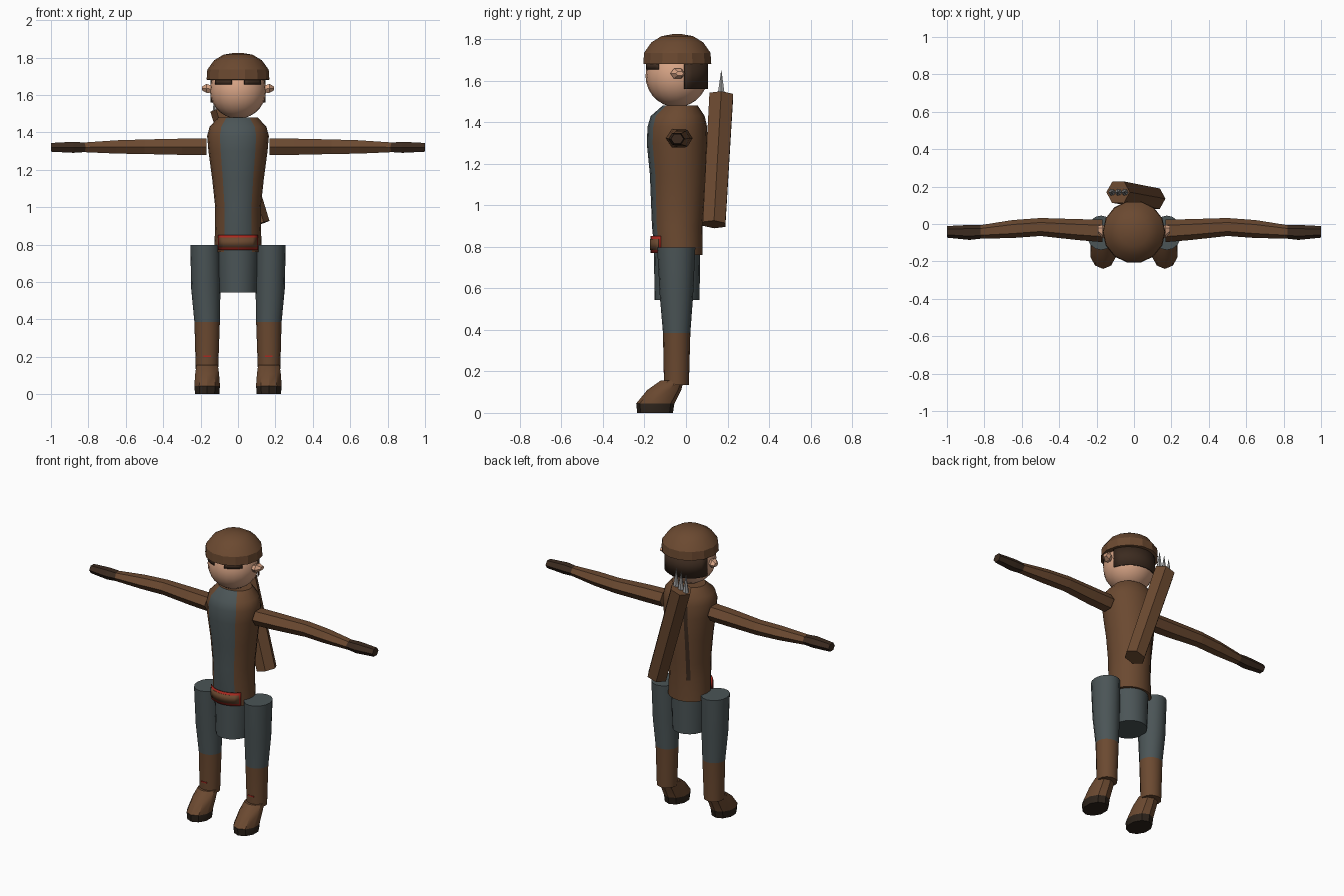
import bpy, bmesh, math
from mathutils import Vector

if "Cube" in bpy.data.objects:
    bpy.data.objects.remove(bpy.data.objects["Cube"], do_unlink=True)


def material(name, color):
    m = bpy.data.materials.new(name)
    m.use_nodes = True
    m.diffuse_color = (*color, 1)
    m.node_tree.nodes["Principled BSDF"].inputs["Base Color"].default_value = (*color, 1)
    return m


BROWN = material("leather brown", (0.147, 0.067, 0.03))
DARK = material("dark brown", (0.045, 0.024, 0.014))
GREY = material("slate grey cloth", (0.07, 0.09, 0.094))
SKIN = material("skin", (0.68, 0.37, 0.235))
RED = material("red trim", (0.4, 0.022, 0.014))
STEEL = material("steel", (0.36, 0.36, 0.36))
SOLE = material("sole black brown", (0.026, 0.017, 0.011))

X, Y, Z = Vector((1, 0, 0)), Vector((0, 1, 0)), Vector((0, 0, 1))


def finish(name, bm, mats, rule=None, smooth=40):
    """Turn a bmesh into an object, colouring faces by a rule."""
    me = bpy.data.meshes.new(name)
    if rule:
        for f in bm.faces:
            f.material_index = rule(f.calc_center_median())
    bm.to_mesh(me)
    bm.free()
    ob = bpy.data.objects.new(name, me)
    bpy.context.collection.objects.link(ob)
    for m in mats:
        me.materials.append(m)
    if smooth:
        bpy.ops.object.select_all(action="DESELECT")
        ob.select_set(True)
        bpy.context.view_layer.objects.active = ob
        bpy.ops.object.shade_smooth_by_angle(angle=math.radians(smooth))
    return ob


def loft(name, rings, n, mats, u=X, v=Y, rule=None, smooth=40, turn=0):
    """Closed tube through rings of (centre, radius along u, radius along v)."""
    bm = bmesh.new()
    angles = [math.tau * (i + turn) / n for i in range(n)]
    loops = [[bm.verts.new(Vector(c) + u * (a * math.cos(t)) + v * (b * math.sin(t)))
              for t in angles] for c, a, b in rings]
    for lo, hi in zip(loops, loops[1:]):
        for i in range(n):
            j = (i + 1) % n
            bm.faces.new((lo[i], lo[j], hi[j], hi[i]))
    bm.faces.new(loops[0])
    bm.faces.new(loops[-1])
    bmesh.ops.recalc_face_normals(bm, faces=bm.faces)
    return finish(name, bm, mats, rule, smooth)


def band(name, center, rx, ry, z0, z1, start, end, mat, thick=0.005, n=8):
    """Thin curved plate wrapped round an upright ellipse."""
    bm = bmesh.new()
    cols = []
    for i in range(n + 1):
        t = math.radians(start + (end - start) * i / n)
        x, y = rx * math.cos(t), center + ry * math.sin(t)
        cols.append([bm.verts.new((x, y, z)) for z in (z0, z1)])
    for a, b in zip(cols, cols[1:]):
        bm.faces.new((a[0], b[0], b[1], a[1]))
    ob = finish(name, bm, [mat])
    mod = ob.modifiers.new("thickness", "SOLIDIFY")
    mod.thickness, mod.offset = thick, 1
    return ob


# Torso with a grey front panel
torso = [(0.76, -0.035, 0.128, 0.115), (0.9, -0.042, 0.122, 0.122),
         (1.0, -0.04, 0.122, 0.128), (1.15, -0.038, 0.138, 0.136),
         (1.3, -0.042, 0.158, 0.147), (1.38, -0.042, 0.165, 0.143),
         (1.43, -0.04, 0.152, 0.13), (1.48, -0.028, 0.105, 0.085)]
loft("torso", [((0, y, z), a, b) for z, y, a, b in torso], 20, [BROWN, GREY],
     rule=lambda c: int(c.y < -0.08 and abs(c.x) < 0.59 * 0.16 and abs(c.x) < -(c.y + 0.04) * 0.78))
loft("pelvis", [((0, -0.043, 0.545), 0.102, 0.108), ((0, -0.043, 0.8), 0.112, 0.112)], 20, [GREY])

# Belt buckle: red frame around a brown plate
band("buckle_frame", -0.04, 0.132, 0.126, 0.77, 0.852, -141, -39, RED)
band("buckle_plate", -0.04, 0.135, 0.129, 0.785, 0.837, -136, -44, BROWN)

# Dark seam down the back
bm = bmesh.new()
seam = [[bm.verts.new((x, -0.037 + b * math.sqrt(1 - (x / a) ** 2) + 0.002, z)) for x in (-0.075, -0.055)]
        for z, y, a, b in torso[1:6]]
for lo, hi in zip(seam, seam[1:]):
    bm.faces.new((lo[1], lo[0], hi[0], hi[1]))
finish("back_seam", bm, [DARK])

# Head, hair and cap
bm = bmesh.new()
bmesh.ops.create_uvsphere(bm, u_segments=20, v_segments=14, radius=0.15)
bmesh.ops.translate(bm, verts=bm.verts, vec=(0, -0.045, 1.623))
finish("head", bm, [SKIN])
band("hair", -0.045, 0.147, 0.147, 1.56, 1.69, 14, 166, DARK, n=10)
cap = [(1.68, 0.16), (1.682, 0.168), (1.735, 0.164), (1.785, 0.128), (1.815, 0.078), (1.825, 0.02)]
loft("cap", [((0, -0.042, z), r, r) for z, r in cap], 14, [BROWN], smooth=25)

for side, s in (("left", 1), ("right", -1)):
    # Face details
    mid = -90 + s * 34
    band(side + "_eyebrow", -0.045, 0.147, 0.147, 1.655, 1.682, mid - 21, mid + 21, DARK, n=5)
    ear = [((s * 0.135, -0.05, 1.63), 0.02, 0.02), ((s * 0.168, -0.04, 1.635), 0.036, 0.028),
           ((s * 0.192, -0.03, 1.635), 0.02, 0.012)]
    loft(side + "_ear", ear, 6, [SKIN], u=Y, v=Z, smooth=0)

    # Arm and hand, six-sided
    arm = [((s * x, y, z), a, b) for x, y, z, a, b in (
        (0.168, -0.037, 1.323, 0.06, 0.051), (0.3, -0.03, 1.323, 0.056, 0.05),
        (0.5, -0.016, 1.323, 0.048, 0.045), (0.65, -0.027, 1.322, 0.048, 0.041),
        (0.82, -0.042, 1.32, 0.036, 0.03))]
    loft(side + "_arm", arm, 6, [BROWN], u=Y, v=Z, smooth=0)
    hand = [((s * x, y, 1.32), a, b) for x, y, a, b in (
        (0.815, -0.042, 0.036, 0.029), (0.88, -0.045, 0.04, 0.034), (1.0, -0.042, 0.031, 0.027))]
    loft(side + "_hand", hand, 6, [DARK], u=Y, v=Z, smooth=0)

    # Trouser leg running into the boot shaft
    leg = [((s * x, y, z), a, b) for x, y, z, a, b in (
        (0.166, -0.046, 0.135, 0.06, 0.06), (0.165, -0.045, 0.385, 0.068, 0.066),
        (0.172, -0.046, 0.56, 0.078, 0.08), (0.176, -0.047, 0.797, 0.079, 0.092))]
    loft(side + "_leg", leg, 16, [BROWN, GREY], rule=lambda c: int(c.z > 0.385))

    # Slanted foot with a dark sole
    foot = [((s * x, y, z), a, b) for x, y, z, a, b in (
        (0.165, -0.149, 0, 0.068, 0.086), (0.165, -0.148, 0.045, 0.072, 0.092),
        (0.165, -0.105, 0.11, 0.067, 0.082), (0.165, -0.067, 0.155, 0.06, 0.056))]
    loft(side + "_foot", foot, 10, [BROWN, SOLE], rule=lambda c: int(c.z < 0.04), turn=0.5, smooth=35)

    # Small red boot clasp
    bm = bmesh.new()
    bmesh.ops.create_cube(bm, size=1)
    bmesh.ops.scale(bm, verts=bm.verts, vec=(0.04, 0.008, 0.007))
    bmesh.ops.translate(bm, verts=bm.verts, vec=(s * 0.165, -0.105, 0.203))
    finish(side + "_boot_clasp", bm, [RED], smooth=0)

# Quiver slung diagonally across the back
low, high = Vector((0.108, 0.135, 0.908)), Vector((-0.085, 0.17, 1.53))
axis = (high - low).normalized()
qu = axis.cross(Y).normalized()
qv = axis.cross(qu)
loft("quiver", [(low, 0.063, 0.063), (high, 0.066, 0.066)], 6, [BROWN], u=qu, v=qv, smooth=0)

# Steel points standing out of the quiver
for i in (-1, 0, 1):
    base = high + qu * (i * 0.036)
    loft("arrow_point", [(base - axis * 0.01, 0.02, 0.02), (base + Z * 0.11, 0.001, 0.001)],
         6, [STEEL], smooth=0)
